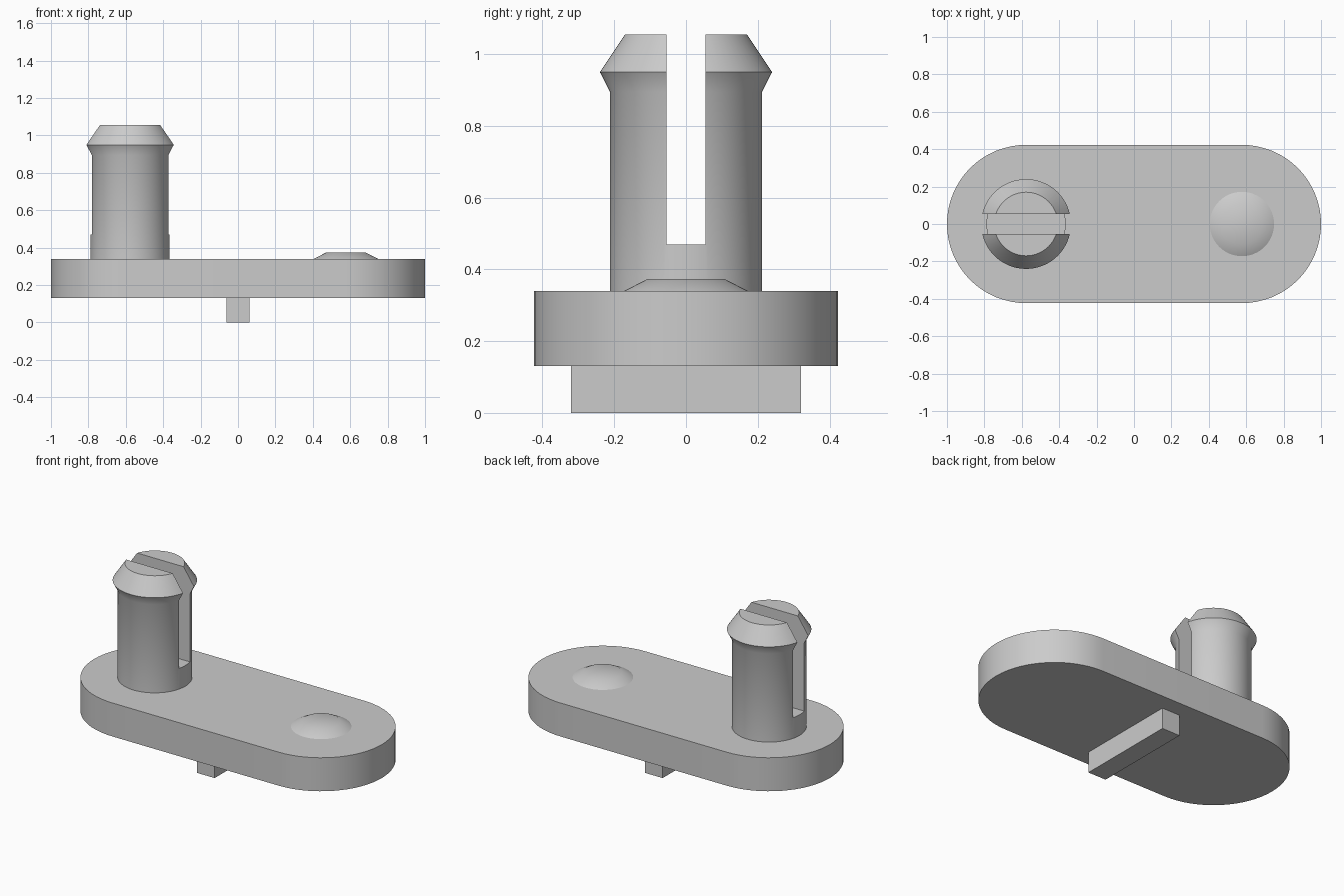
import bpy
import bmesh
import math

cube = bpy.data.objects.get("Cube")
if cube:
    bpy.data.objects.remove(cube, do_unlink=True)

# Single plain grey
GREY = (0.6, 0.6, 0.6, 1.0)
grey = bpy.data.materials.new("plain grey")
grey.use_nodes = True
grey.diffuse_color = GREY
grey.node_tree.nodes["Principled BSDF"].inputs["Base Color"].default_value = GREY

POST_X = 0.577


def finish(name, bm, smooth=True):
    bmesh.ops.recalc_face_normals(bm, faces=bm.faces)
    mesh = bpy.data.meshes.new(name)
    bm.to_mesh(mesh)
    bm.free()
    mesh.materials.append(grey)
    obj = bpy.data.objects.new(name, mesh)
    bpy.context.collection.objects.link(obj)
    if smooth:
        shade(obj)
    return obj


def select_only(obj):
    bpy.ops.object.select_all(action="DESELECT")
    obj.select_set(True)
    bpy.context.view_layer.objects.active = obj


def shade(obj):
    select_only(obj)
    bpy.ops.object.shade_smooth_by_angle(angle=math.radians(30))


def turned(name, x, profile, sides=64):
    """Closed solid of revolution from (radius, height) pairs."""
    bm = bmesh.new()
    rings = []
    for r, z in profile:
        angles = [math.tau * i / sides for i in range(sides)]
        rings.append([bm.verts.new((x + r * math.cos(a), r * math.sin(a), z)) for a in angles])
    for low, high in zip(rings, rings[1:]):
        for i in range(sides):
            j = (i + 1) % sides
            bm.faces.new((low[i], low[j], high[j], high[i]))
    bm.faces.new(rings[0])
    bm.faces.new(rings[-1])
    return finish(name, bm)


def box(name, x, y, z):
    """Box from (min, max) pairs."""
    bm = bmesh.new()
    bmesh.ops.create_cube(bm, size=1)
    for v in bm.verts:
        v.co = [r[0] if c < 0 else r[1] for c, r in zip(v.co, (x, y, z))]
    return finish(name, bm, smooth=False)


def rounded_plate(name, centre, radius, z0, z1, steps=32):
    """Slab with two half-round ends."""
    bm = bmesh.new()
    outline = []
    for side, start in ((1, -math.pi / 2), (-1, math.pi / 2)):
        for i in range(steps + 1):
            a = start + math.pi * i / steps
            outline.append(bm.verts.new((side * centre + radius * math.cos(a),
                                         radius * math.sin(a), z0)))
    base = bm.faces.new(outline)
    top = bmesh.ops.extrude_face_region(bm, geom=[base], use_keep_orig=True)["geom"]
    for v in top:
        if isinstance(v, bmesh.types.BMVert):
            v.co.z = z1
    return finish(name, bm)


# Base plate, low stud and underside rib
rounded_plate("base_plate", 0.577, 0.423, 0.13, 0.34)
turned("low_stud", POST_X, [(0.172, 0.335), (0.172, 0.34), (0.108, 0.373)])
box("underside_rib", (-0.062, 0.062), (-0.32, 0.32), (0, 0.131))

# Snap post with barbed head, split by a slot
post = turned("snap_post", -POST_X, [(0.212, 0.335), (0.212, 0.895), (0.24, 0.95), (0.17, 1.055)])
cutter = box("slot_cutter", (-1, -0.2), (-0.054, 0.054), (0.47, 1.2))
cutter.hide_render = True
cut = post.modifiers.new("slot", "BOOLEAN")
cut.operation = "DIFFERENCE"
cut.solver = "EXACT"
cut.object = cutter
select_only(post)
bpy.ops.object.modifier_apply(modifier=cut.name)
bpy.data.objects.remove(cutter, do_unlink=True)
shade(post)
